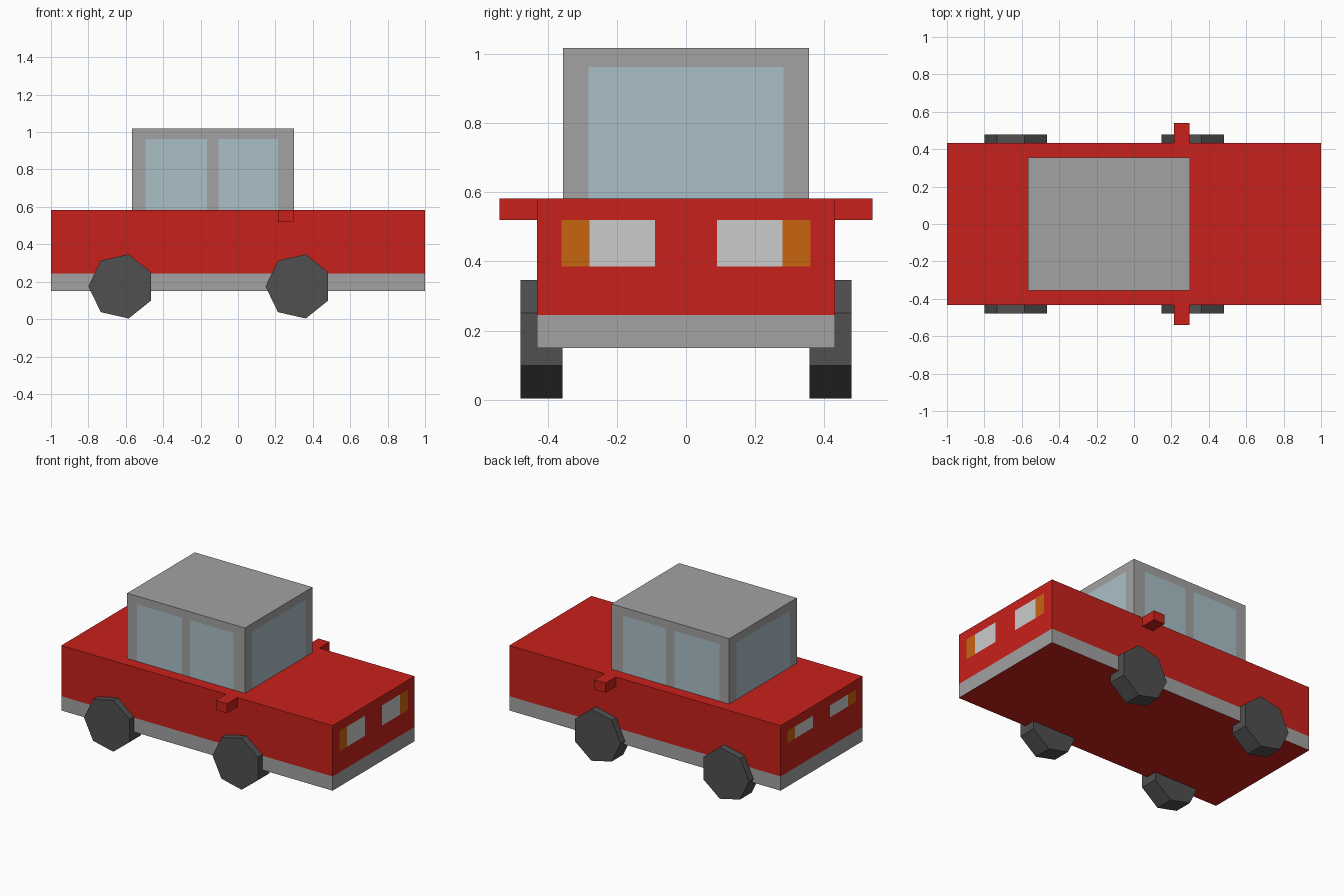
import bpy, bmesh, math
from mathutils import Matrix, Vector

if "Cube" in bpy.data.objects:
    bpy.data.objects.remove(bpy.data.objects["Cube"])


def material(name, r, g, b):
    m = bpy.data.materials.new(name)
    m.diffuse_color = (r, g, b, 1)
    m.use_nodes = True
    m.node_tree.nodes["Principled BSDF"].inputs["Base Color"].default_value = m.diffuse_color
    return m


RED = material("red_paint", 0.58, 0.015, 0.011)
GREY = material("grey_trim", 0.36, 0.36, 0.36)
GLASS = material("glass", 0.40, 0.52, 0.57)
LAMP = material("lamp_white", 0.55, 0.55, 0.55)
ORANGE = material("indicator_orange", 0.58, 0.13, 0.005)
RUBBER = material("rubber", 0.08, 0.08, 0.08)


def finish(bm, name, mats):
    bmesh.ops.recalc_face_normals(bm, faces=bm.faces)
    me = bpy.data.meshes.new(name)
    bm.to_mesh(me)
    bm.free()
    for m in mats:
        me.materials.append(m)
    ob = bpy.data.objects.new(name, me)
    bpy.context.collection.objects.link(ob)
    return ob


def box(name, lo, hi, mats, cuts=((), (), ()), paint=None):
    """Box sliced by axis planes; paint(centre, normal) picks each face's material."""
    lo, hi = Vector(lo), Vector(hi)
    size = hi - lo
    bm = bmesh.new()
    bmesh.ops.create_cube(bm, size=1, matrix=Matrix.Translation((lo + hi) / 2)
                          @ Matrix.Diagonal((*size, 1)))
    for axis, values in enumerate(cuts):
        normal = Vector((axis == 0, axis == 1, axis == 2))
        for v in values:
            bmesh.ops.bisect_plane(bm, geom=bm.verts[:] + bm.edges[:] + bm.faces[:],
                                   plane_co=normal * v, plane_no=normal)
    bm.normal_update()
    if paint:
        for f in bm.faces:
            f.material_index = paint(f.calc_center_median(), f.normal)
    return finish(bm, name, mats)


# Body: red shell, grey sill band, lamps on both ends (rear lamps are shallower)
def paint_body(c, n):
    if abs(n.z) > 0.5:
        return 0
    if c.z < 0.245:
        return 1
    if abs(n.x) > 0.5 and (0.385 if n.x > 0 else 0.44) < c.z < 0.52:
        if 0.09 < abs(c.y) < 0.28:
            return 2
        if 0.28 < abs(c.y) < 0.36:
            return 3
    return 0


box("body", (-1, -0.432, 0.15), (1, 0.432, 0.583), (RED, GREY, LAMP, ORANGE),
    ((), (-0.36, -0.28, -0.09, 0.09, 0.28, 0.36), (0.245, 0.385, 0.44, 0.52)), paint_body)


# Cabin: grey box with two windows per side and a windscreen at each end
def paint_cabin(c, n):
    if abs(n.z) > 0.5 or c.z > 0.963:
        return 0
    if abs(n.x) > 0.5:
        return int(abs(c.y) < 0.282)
    return int(-0.495 < c.x < -0.165 or -0.103 < c.x < 0.215)


box("cabin", (-0.568, -0.356, 0.583), (0.30, 0.356, 1.018), (GREY, GLASS),
    ((-0.495, -0.165, -0.103, 0.215), (-0.282, 0.282), (0.963,)), paint_cabin)

for side, label in ((-1, "right"), (1, "left")):
    # Door mirrors
    ys = sorted((side * 0.43, side * 0.54))
    box(f"{label}_door_mirror", (0.215, ys[0], 0.52), (0.298, ys[1], 0.583), (RED,))

    # Seven-sided wheels with a flat facing forward
    for x, end in ((0.323, "front"), (-0.624, "rear")):
        bm = bmesh.new()
        ring = []
        for i in range(7):
            a = 2 * math.pi * (i + 0.5) / 7
            ring.append(bm.verts.new((x + 0.176 * math.cos(a), side * 0.357,
                                      0.175 + 0.176 * math.sin(a))))
        face = bm.faces.new(ring)
        ext = bmesh.ops.extrude_face_region(bm, geom=[face], use_keep_orig=True)
        bmesh.ops.translate(bm, vec=(0, side * 0.122, 0),
                            verts=[v for v in ext["geom"] if isinstance(v, bmesh.types.BMVert)])
        finish(bm, f"{end}_{label}_wheel", (RUBBER,))
